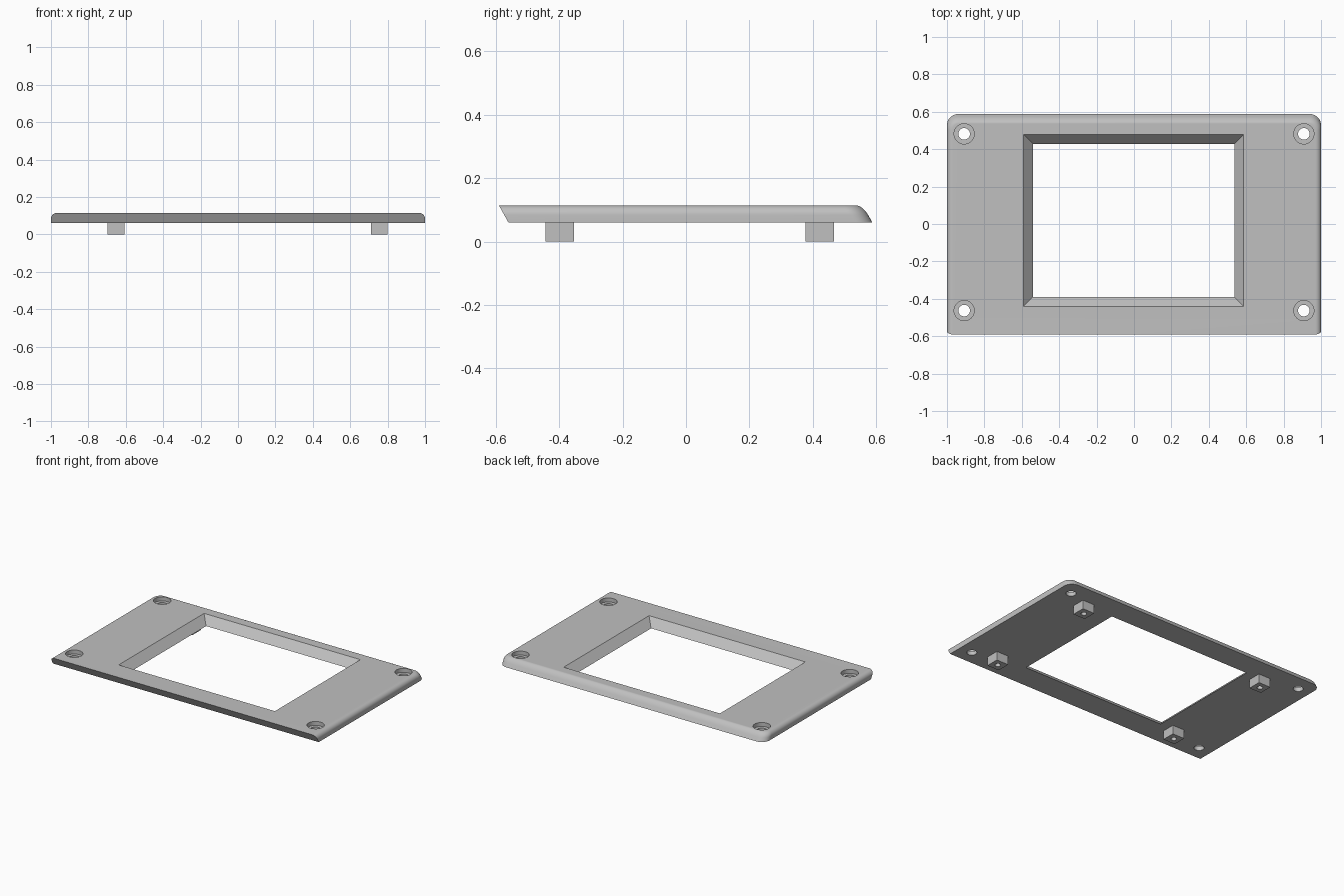
import bpy, bmesh
from math import sin, cos, pi

if "Cube" in bpy.data.objects:
    bpy.data.objects.remove(bpy.data.objects["Cube"], do_unlink=True)

grey = bpy.data.materials.new("Plain grey")
grey.use_nodes = True
colour = (0.53, 0.53, 0.53, 1)
grey.diffuse_color = colour
grey.node_tree.nodes["Principled BSDF"].inputs["Base Color"].default_value = colour

BOTTOM, TOP = 0.06, 0.114
SLANT = 0.03
SIDE_FILLET, CORNER = 0.03, 0.06
FRONT, BACK = -0.56, 0.588


def loft(name, rings):
    """Closed solid through rings of points, listed bottom to top."""
    bm = bmesh.new()
    loops = [[bm.verts.new(p) for p in ring] for ring in rings]
    n = len(loops[0])
    bm.faces.new(loops[0][::-1])
    bm.faces.new(loops[-1])
    for a, b in zip(loops, loops[1:]):
        for i in range(n):
            j = (i + 1) % n
            bm.faces.new((a[i], a[j], b[j], b[i]))
    bmesh.ops.recalc_face_normals(bm, faces=bm.faces)
    mesh = bpy.data.meshes.new(name)
    bm.to_mesh(mesh)
    bm.free()
    mesh.materials.append(grey)
    ob = bpy.data.objects.new(name, mesh)
    bpy.context.collection.objects.link(ob)
    return ob


def rect(x0, x1, y0, y1, z):
    return [(x0, y0, z), (x1, y0, z), (x1, y1, z), (x0, y1, z)]


def cylinder(name, x, y, radius, z0, z1, sides=32):
    return loft(name, [[(x + radius * cos(2 * pi * i / sides),
                         y + radius * sin(2 * pi * i / sides), z)
                        for i in range(sides)] for z in (z0, z1)])


def cut(ob, cutter):
    """Subtract the cutter from the part, then discard it."""
    cutter.hide_render = True
    mod = ob.modifiers.new("Cut", "BOOLEAN")
    mod.operation, mod.solver, mod.object = "DIFFERENCE", "EXACT", cutter
    bpy.context.view_layer.objects.active = ob
    bpy.ops.object.modifier_apply(modifier=mod.name)
    bpy.data.objects.remove(cutter, do_unlink=True)


def smooth(ob):
    bpy.ops.object.select_all(action="DESELECT")
    ob.select_set(True)
    bpy.context.view_layer.objects.active = ob
    bpy.ops.object.shade_smooth_by_angle(angle=0.5)


def plate_outline(z, inset):
    """Slanted front and back, square front corners, round back corners."""
    shift = SLANT * (z - BOTTOM) / (TOP - BOTTOM)
    side, front, back = 1 - inset, FRONT - shift, BACK - shift
    pts = [(-side, front, z), (side, front, z)]
    rx, ry = CORNER - inset, CORNER - 0.67 * inset
    for start, sx in ((0, 1), (pi / 2, -1)):
        for i in range(9):
            a = start + i * pi / 16
            pts.append((sx * (1 - CORNER) + rx * cos(a), back - CORNER + ry * sin(a), z))
    return pts


# Face plate with rounded sides and back
rings = [plate_outline(BOTTOM, 0)]
for i in range(9):
    a = i * pi / 16
    rings.append(plate_outline(TOP - SIDE_FILLET * (1 - sin(a)), SIDE_FILLET * (1 - cos(a))))
plate = loft("face_plate", rings)

# Window with sloping sides, continued a little past both surfaces
slope = 0.05 / (TOP - BOTTOM)
window = []
for z in (BOTTOM - 0.02, TOP + 0.02):
    g = slope * (z - BOTTOM)
    window.append(rect(-0.54 - g, 0.536 + g, -0.39 - g, 0.428 + g, z))
cut(plate, loft("window_cutter", window))

# Counterbored screw holes
for x in (-0.908, 0.908):
    for y in (-0.463, 0.482):
        cut(plate, cylinder("bore_cutter", x, y, 0.054, TOP - 0.027, TOP + 0.05))
        cut(plate, cylinder("hole_cutter", x, y, 0.031, 0, TOP + 0.05))
smooth(plate)

# Mounting posts with pilot holes under the plate
h = 0.045
for side, x in (("right", -0.652), ("left", 0.755)):
    for end, y in (("front", -0.398), ("back", 0.422)):
        post = loft(f"{end}_{side}_post",
                    [rect(x - h, x + h, y - h, y + h, z) for z in (0, BOTTOM + 0.002)])
        cut(post, cylinder("pilot_cutter", x, y, 0.018, -0.05, 0.1, 20))
        smooth(post)
